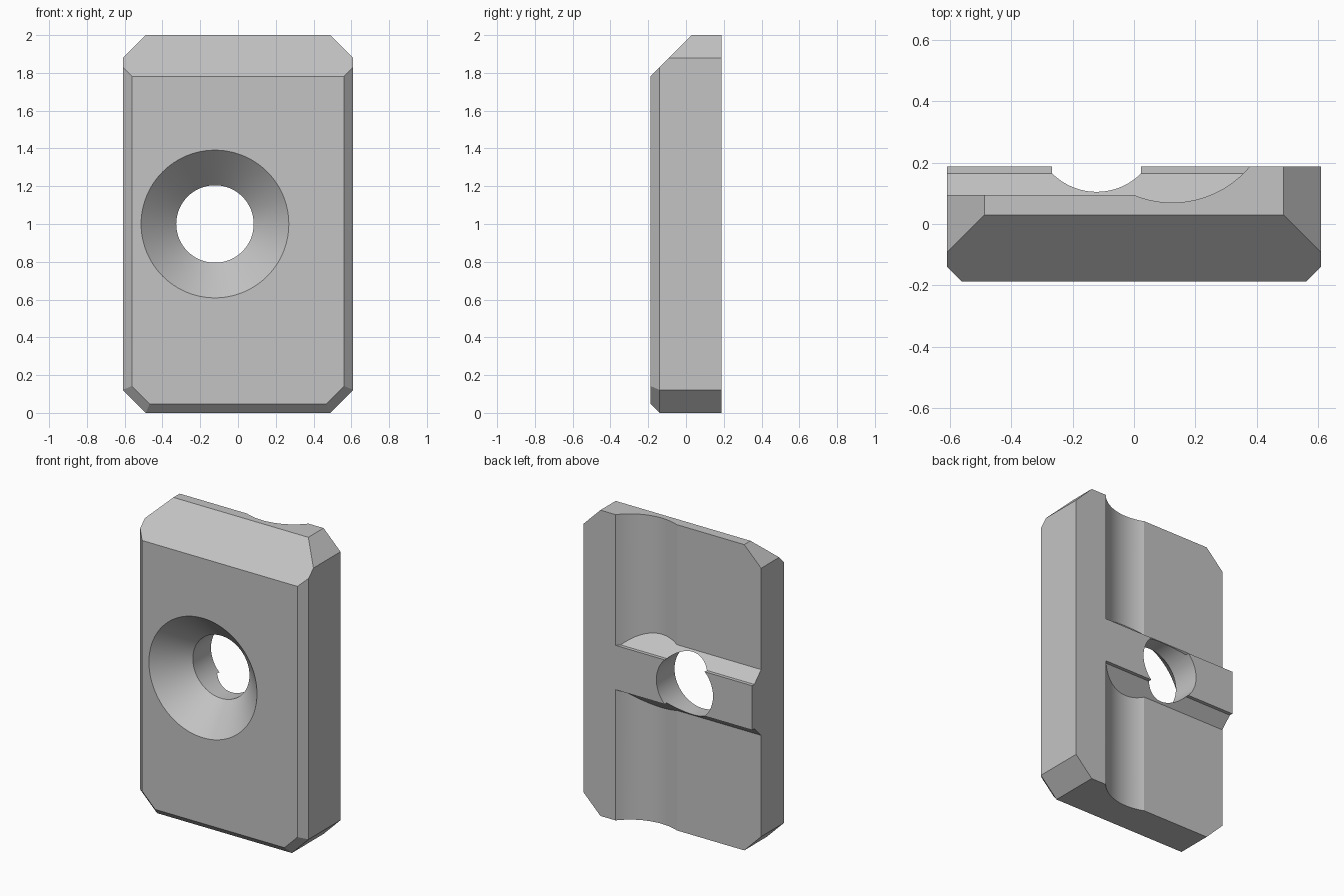
import bpy, bmesh
from math import cos, sin, pi, radians
from mathutils import Vector, Matrix

default = bpy.data.objects.get("Cube")
if default:
    bpy.data.objects.remove(default, do_unlink=True)

W, D, H = 0.61, 0.188, 2.0          # half width, half depth, height
CORNER, EDGE = 0.122, 0.048         # outline corner cut, front edge bevel

grey = bpy.data.materials.new("plain grey")
grey.use_nodes = True
colour = (0.55, 0.55, 0.55, 1)
grey.diffuse_color = colour
grey.node_tree.nodes["Principled BSDF"].inputs["Base Color"].default_value = colour


def make_object(name, bm):
    bmesh.ops.recalc_face_normals(bm, faces=bm.faces)
    mesh = bpy.data.meshes.new(name)
    bm.to_mesh(mesh)
    bm.free()
    mesh.materials.append(grey)
    obj = bpy.data.objects.new(name, mesh)
    bpy.context.collection.objects.link(obj)
    return obj


def prism(name, points, offset):
    """Extrude a closed polygon along an offset vector."""
    bm = bmesh.new()
    face = bm.faces.new([bm.verts.new(p) for p in points])
    new = bmesh.ops.extrude_face_region(bm, geom=[face])["geom"]
    verts = [v for v in new if isinstance(v, bmesh.types.BMVert)]
    bmesh.ops.translate(bm, verts=verts, vec=offset)
    return make_object(name, bm)


def slice_off(bm, point, normal):
    """Remove what lies beyond a plane and cap the cut."""
    geom = bm.verts[:] + bm.edges[:] + bm.faces[:]
    cut = bmesh.ops.bisect_plane(bm, geom=geom, plane_co=point, plane_no=normal,
                                 clear_outer=True)["geom_cut"]
    edges = [e for e in cut if isinstance(e, bmesh.types.BMEdge)]
    bmesh.ops.contextual_create(bm, geom=edges)


def subtract(target, cutter):
    """Cut one object out of another, then discard the cutter."""
    cutter.hide_render = True
    mod = target.modifiers.new("cut", 'BOOLEAN')
    mod.operation = 'DIFFERENCE'
    mod.solver = 'EXACT'
    mod.object = cutter
    bpy.context.view_layer.objects.active = target
    bpy.ops.object.modifier_apply(modifier=mod.name)
    bpy.data.objects.remove(cutter, do_unlink=True)


# Plate: a block with cut corners, bevelled front edges and a sloping top
bm = bmesh.new()
bmesh.ops.create_cube(bm, size=1, matrix=Matrix.Translation((0, 0, H / 2))
                      @ Matrix.Diagonal((2 * W, 2 * D, H, 1)))
diag = 0.5 ** 0.5
sides = [((0, 0, 0), (0, 0, -1))]
for s in (-1, 1):
    sides.append(((s * W, 0, 1), (s, 0, 0)))
    sides.append(((s * W, 0, CORNER), (s * diag, 0, -diag)))
    slice_off(bm, (s * W, 0, H - CORNER), (s * diag, 0, diag))
    slice_off(bm, (s * W, 0, CORNER), (s * diag, 0, -diag))
for point, normal in sides:
    front = Vector((0, -1, 0))
    edge_point = Vector(point) + front * (D - EDGE)
    slice_off(bm, edge_point, (Vector(normal) + front).normalized())
slice_off(bm, (0, 0.03, H), (0, -diag, diag))
plate = make_object("clamp_plate", bm)

# Back recess: shallow flat ending in a round groove, interrupted by a rib
R, cx, cy = 0.33, 0.125, 0.40
outline = [(-1, 0.5, -0.5), (-1, 0.095, -0.5)]
for i in range(41):
    a = radians(247.7 + 92 * i / 40)
    outline.append((cx + R * cos(a), cy + R * sin(a), -0.5))
outline.append((cx + R * cos(a), 0.5, -0.5))
recess = prism("recess_cutter", outline, (0, 0, 3))

half_rib = [(0.8, 0.145), (0.165, 0.145), (0, 0.31)]
rib_outline = ([(-1.5, y, 1 + z) for y, z in half_rib]
               + [(-1.5, y, 1 - z) for y, z in reversed(half_rib)])
subtract(recess, prism("rib_cutter", rib_outline, (3, 0, 0)))
subtract(plate, recess)

# Countersunk screw hole, turned around the y axis
hole_profile = [(-0.288, 0.49), (0, 0.205), (0.4, 0.205)]
bm = bmesh.new()
N = 96
rings = [[bm.verts.new((-0.122 + r * cos(2 * pi * k / N), y, 1 + r * sin(2 * pi * k / N)))
          for k in range(N)] for y, r in hole_profile]
for a, b in zip(rings, rings[1:]):
    for k in range(N):
        bm.faces.new((a[k], a[(k + 1) % N], b[(k + 1) % N], b[k]))
bm.faces.new(rings[0])
bm.faces.new(rings[-1])
subtract(plate, make_object("hole_cutter", bm))

# Smooth the round walls, keep the edges crisp
bpy.ops.object.select_all(action='DESELECT')
plate.select_set(True)
bpy.context.view_layer.objects.active = plate
bpy.ops.object.shade_smooth_by_angle(angle=radians(20))
